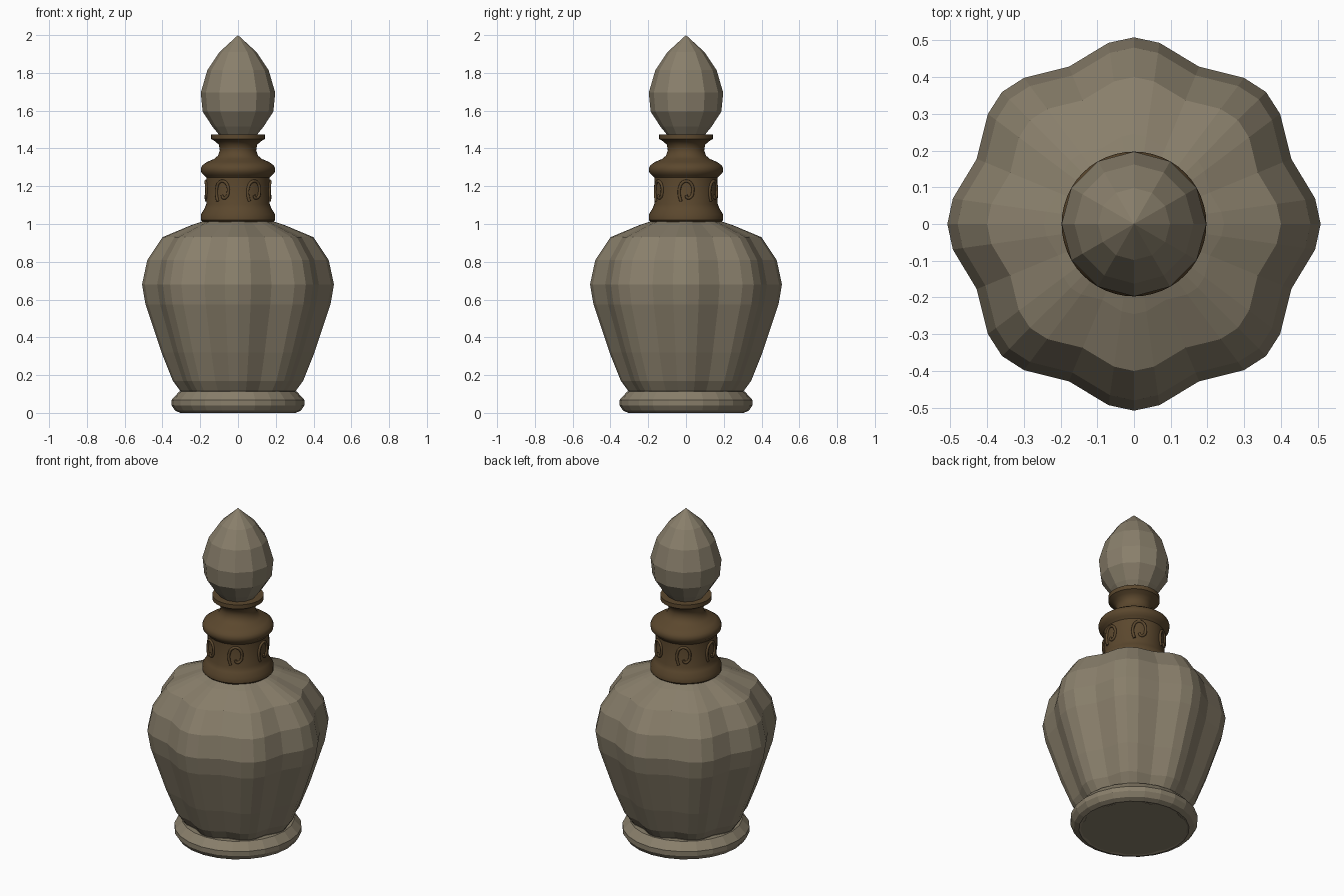
import bpy, bmesh, math

cube = bpy.data.objects.get("Cube")
if cube:
    bpy.data.objects.remove(cube)


def material(name, rgb):
    m = bpy.data.materials.new(name)
    m.use_nodes = True
    m.diffuse_color = (*rgb, 1)
    bsdf = m.node_tree.nodes["Principled BSDF"]
    bsdf.inputs["Base Color"].default_value = (*rgb, 1)
    bsdf.inputs["Roughness"].default_value = 0.6
    return m


glass = material("smoky_glass", (0.25, 0.212, 0.147))
bronze = material("dark_bronze", (0.105, 0.064, 0.027))


def round_section(n):
    """Unit circle as (angle, radius factor) pairs."""
    return [(math.tau * i / n, 1) for i in range(n)]


def lathe(name, profile, section, mat, closed=False):
    """Sweep a (radius, height) profile around a section; a zero radius is a pole."""
    bm = bmesh.new()
    rings = []
    for r, z in profile:
        if r == 0:
            rings.append([bm.verts.new((0, 0, z))] * len(section))
        else:
            rings.append([bm.verts.new((r * f * math.cos(a), r * f * math.sin(a), z))
                          for a, f in section])
    pairs = list(zip(rings, rings[1:]))
    if closed:
        pairs.append((rings[-1], rings[0]))
    for low, high in pairs:
        for i in range(len(section)):
            j = (i + 1) % len(section)
            bm.faces.new(dict.fromkeys((low[i], low[j], high[j], high[i])))
    bmesh.ops.recalc_face_normals(bm, faces=bm.faces)
    mesh = bpy.data.meshes.new(name)
    bm.to_mesh(mesh)
    bm.free()
    mesh.materials.append(mat)
    ob = bpy.data.objects.new(name, mesh)
    bpy.context.collection.objects.link(ob)
    return ob


# Faceted body with eight soft lobes
lobe = [(0, 1), (8, 0.98), (22.5, 0.912), (37, 0.98)]
lobed = [(math.radians(45 * k + a), f) for k in range(8) for a, f in lobe]
lathe("body", [(0, 0.003), (0.31, 0.003), (0.305, 0.115), (0.345, 0.17), (0.405, 0.32),
               (0.49, 0.575), (0.508, 0.68), (0.48, 0.81), (0.40, 0.93),
               (0.245, 0.995), (0.17, 1.02), (0, 1.02)], lobed, glass)

# Foot ring around the bottom of the body
lathe("foot_ring", [(0.27, 0.01), (0.305, 0), (0.333, 0.012), (0.352, 0.04),
                    (0.352, 0.068), (0.312, 0.112), (0.27, 0.112)],
      round_section(24), glass, closed=True)

# Turned metal neck
neck = lathe("neck", [(0, 1.01), (0.185, 1.01), (0.197, 1.022), (0.197, 1.05), (0.178, 1.08),
                      (0.168, 1.105), (0.168, 1.245), (0.18, 1.258), (0.194, 1.272),
                      (0.197, 1.292), (0.19, 1.31), (0.165, 1.328), (0.125, 1.345),
                      (0.106, 1.362), (0.096, 1.39), (0.102, 1.42), (0.12, 1.437),
                      (0.142, 1.45), (0.142, 1.475), (0, 1.475)],
             round_section(48), bronze)
bpy.context.view_layer.objects.active = neck
neck.select_set(True)
bpy.ops.object.shade_smooth_by_angle(angle=math.radians(40))
neck.select_set(False)

# Faceted teardrop stopper
lathe("stopper", [(0, 1.47), (0.10, 1.472), (0.135, 1.515), (0.187, 1.595), (0.197, 1.695),
                  (0.162, 1.815), (0.098, 1.91), (0, 2)], round_section(12), glass)

# Six hooked curls wrapped around the neck: (sideways offset, height)
hook = [(-0.027, 1.12), (-0.036, 1.155), (-0.034, 1.19), (-0.018, 1.22), (0.01, 1.226),
        (0.032, 1.205), (0.036, 1.17), (0.026, 1.143), (0.008, 1.138), (0, 1.152)]
for k in range(6):
    curve = bpy.data.curves.new(f"neck_curl_{k + 1}", "CURVE")
    curve.dimensions = "3D"
    curve.bevel_depth = 0.008
    curve.bevel_resolution = 2
    curve.resolution_u = 5
    curve.use_fill_caps = True
    spline = curve.splines.new("BEZIER")
    spline.bezier_points.add(len(hook) - 1)
    for p, (s, z) in zip(spline.bezier_points, hook):
        a = math.tau * k / 6 + s / 0.17
        p.co = (0.17 * math.cos(a), 0.17 * math.sin(a), z)
        p.handle_left_type = p.handle_right_type = "AUTO"
    curve.materials.append(bronze)
    bpy.context.collection.objects.link(bpy.data.objects.new(curve.name, curve))
